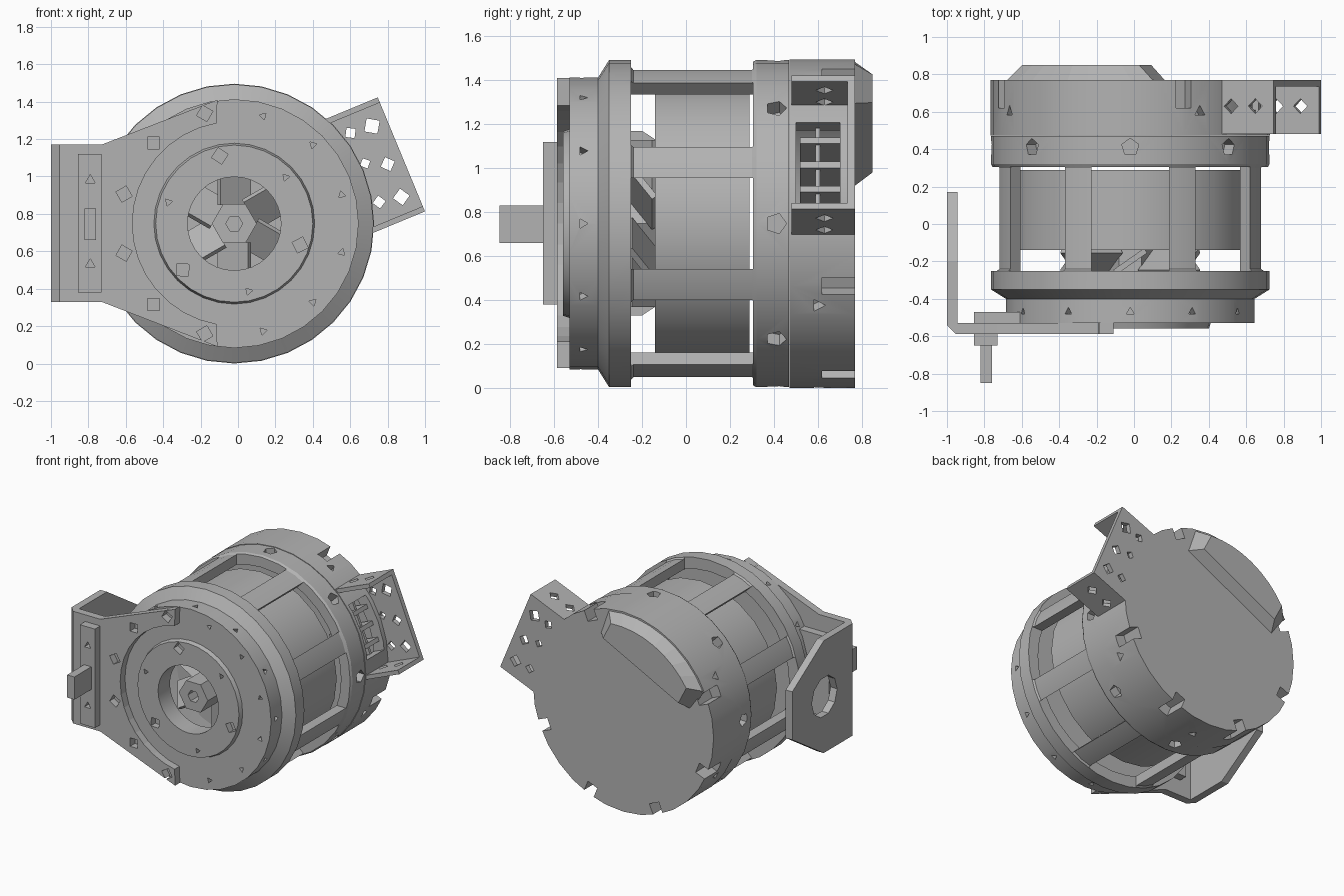
import bpy, bmesh, math
from math import radians, sin, cos, pi
from mathutils import Matrix, Vector

cube = bpy.data.objects.get("Cube")
if cube:
    bpy.data.objects.remove(cube)

CX, CZ = -0.02, 0.748
grey = bpy.data.materials.new("cast_grey")
grey.use_nodes = True
grey.diffuse_color = (0.45, 0.45, 0.45, 1)
grey.node_tree.nodes["Principled BSDF"].inputs["Base Color"].default_value = (0.45, 0.45, 0.45, 1)


def polar(deg):
    """Local x points outward, local y runs along the shaft, local z is tangential."""
    return Matrix.Translation((CX, 0, CZ)) @ Matrix.Rotation(-radians(deg), 4, 'Y')


def box(bm, x, y, z, m=Matrix()):
    """Box from (min, max) pairs."""
    mid = Vector([(a + b) / 2 for a, b in (x, y, z)])
    size = [b - a for a, b in (x, y, z)]
    bmesh.ops.create_cube(bm, size=1, matrix=m @ Matrix.Translation(mid) @ Matrix.Diagonal((*size, 1)))


def pit(bm, m, r, sides=4, depth=0.1):
    bmesh.ops.create_cone(bm, cap_ends=True, segments=sides, radius1=r, radius2=r, depth=depth, matrix=m)


def radial_pit(bm, deg, dist, y, r, sides=4):
    pit(bm, polar(deg) @ Matrix.Translation((dist, y, 0)) @ Matrix.Rotation(pi / 2, 4, 'Y'), r, sides)


def front_pit(bm, deg, dist, y, r, sides=4):
    pit(bm, polar(deg) @ Matrix.Translation((dist, y, 0)) @ Matrix.Rotation(pi / 2, 4, 'X'), r, sides)


def finish(name, bm):
    bmesh.ops.recalc_face_normals(bm, faces=bm.faces)
    mesh = bpy.data.meshes.new(name)
    bm.to_mesh(mesh)
    bm.free()
    ob = bpy.data.objects.new(name, mesh)
    bpy.context.collection.objects.link(ob)
    mesh.materials.append(grey)
    return ob


def loft(bm, rings, close=False):
    """Join equal loops of points, with end caps or closed into a ring."""
    rings = [[bm.verts.new(p) for p in ring] for ring in rings]
    n = len(rings[0])
    pairs = list(zip(rings, rings[1:]))
    if close:
        pairs.append((rings[-1], rings[0]))
    else:
        bm.faces.new(rings[0])
        bm.faces.new(rings[-1])
    for a, b in pairs:
        for i in range(n):
            j = (i + 1) % n
            bm.faces.new((a[i], a[j], b[j], b[i]))


def prism(name, outline, lo, hi, place):
    """Extrude a 2D outline; place(u, v, w) gives the 3D point."""
    bm = bmesh.new()
    loft(bm, [[place(u, v, w) for u, v in outline] for w in (lo, hi)])
    return finish(name, bm)


def lathe(name, profile, sides=32):
    """Spin a closed (radius, y) profile round the shaft."""
    bm = bmesh.new()
    loft(bm, [[polar(360 * k / sides) @ Vector((r, y, 0)) for r, y in profile] for k in range(sides)], True)
    bmesh.ops.remove_doubles(bm, verts=bm.verts, dist=1e-5)
    return finish(name, bm)


def carve(ob, bm):
    """Subtract the cutter mesh, bake the result and drop the cutter."""
    cutter = finish("cutter", bm)
    cutter.hide_render = True
    mod = ob.modifiers.new("carve", 'BOOLEAN')
    mod.operation, mod.solver, mod.object = 'DIFFERENCE', 'EXACT', cutter
    mod.use_self = True
    dg = bpy.context.evaluated_depsgraph_get()
    mesh = bpy.data.meshes.new_from_object(ob.evaluated_get(dg))
    ob.modifiers.clear()
    ob.data = mesh
    bpy.data.objects.remove(cutter)


# Housing: front plate with boss, flared ring, cage and rear ring
housing = lathe("housing", [
    (.25, -.56), (.42, -.56), (.43, -.53), (.665, -.53), (.665, -.40), (.745, -.35), (.745, -.25),
    (.733, -.24), (.733, .30), (.745, .32), (.745, .47), (.66, .47), (.66, -.30), (.62, -.42), (.25, -.42)])
cut = bmesh.new()
for k in range(8):
    box(cut, (.58, .9), (-.25, .305), (-.207, .207), polar(45 * k))
    radial_pit(cut, 45 * k, .72, .41, .048, 5)
for k in range(12):
    radial_pit(cut, 30 * k, .66, -.47, .024, 3)
    if not 3 <= k <= 8:
        front_pit(cut, 15 + 30 * k, .595, -.53, .022, 3)
for k in range(6):
    big = k % 2
    front_pit(cut, 42 + 60 * k, .37, -.56, .045 if big else .022, 4 if big else 3)
carve(housing, cut)

# Rear cap with rim notches and a connector opening
cap = lathe("rear_cap", [(0, .77), (.748, .77), (.748, .472), (.66, .472), (.66, .72), (0, .72)])
cut = bmesh.new()
box(cut, (.4, .9), (.50, .70), (-.2, .2), polar(22.5))
for k in range(8):
    if k not in (0, 2):
        box(cut, (.665, .9), (.62, .9), (-.042, .042), polar(22.5 + 45 * k))
for deg in (60, 150, 210, 270, 330):
    radial_pit(cut, deg, .73, .6, .035, 3)
carve(cap, cut)

# Raised bulge near the rim of the rear cap, with sloping sides
bm = bmesh.new()
rings = []
for y, chord, width, rad, half in ((.76, .40, .42, .742, 37), (.85, .44, .35, .68, 31)):
    arc = [radians(half * (i / 4 - 1)) for i in range(9)]
    pts = [(chord, -width)] + [(rad * cos(a), rad * sin(a)) for a in arc] + [(chord, width)]
    rings.append([polar(117) @ Vector((r, y, t)) for r, t in pts])
loft(bm, rings)
finish("rear_bulge", bm)

# Channel bracket on the upper left of the cap
channel = prism("channel_bracket", [(-.33, .48), (-.33, .77), (.33, .77), (.33, .48),
                                    (.30, .48), (.30, .735), (-.30, .735), (-.30, .48)],
                .62, .967, lambda u, v, w: polar(22.5) @ Vector((w, v, u)))
cut = bmesh.new()
for r, t, size in ((.88, .2, .05), (.88, -.02, .04), (.88, -.21, .045), (.76, .21, .035),
                   (.77, .03, .03), (.76, -.19, .035)):
    front_pit(cut, 22.5 + math.degrees(math.atan2(t, r)), math.hypot(r, t), .75, size)
for t in (-.315, .315):
    for r in (.72, .86):
        pit(cut, polar(22.5) @ Matrix.Translation((r, .63, t)), .04)
carve(channel, cut)

# Connector blades in the cap opening
bm = bmesh.new()
for t in (-.12, 0, .12):
    box(bm, (.45, .70), (.52, .70), (t - .015, t + .015), polar(22.5))
box(bm, (.45, .68), (.59, .61), (-.19, .19), polar(22.5))
finish("connector_blades", bm)

# Front mounting plate that wraps round the boss
arc = [(CX + .545 * cos(radians(a)), CZ + .545 * sin(radians(a))) for a in range(100, 261, 10)]
outline = [(-.95, .33), (-.95, 1.17), (-.73, 1.17), (-.11, 1.41)] + arc + [(-.11, .09), (-.73, .33)]
plate = prism("mounting_plate", outline, -.587, -.53, lambda u, v, w: (u, w, v))
cut = bmesh.new()
for deg in range(105, 256, 30):
    front_pit(cut, deg, .61, -.57, .045)
carve(plate, cut)

# Side flange with a bend, clipped corners and a large hole
prism("flange_bend", [(-1, -.54), (-.955, -.587), (-.93, -.587), (-.945, -.53)], .33, 1.17,
      lambda u, v, w: (u, v, w))
flange = prism("side_flange", [(-.54, .33), (-.20, .33), (.17, .57), (.17, .93), (-.20, 1.17), (-.54, 1.17)],
               -1, -.945, lambda u, v, w: (w, u, v))
cut = bmesh.new()
pit(cut, Matrix.Translation((-.97, -.21, .75)) @ Matrix.Rotation(pi / 2, 4, 'Y'), .15, 10, .3)
carve(flange, cut)

# Terminal bar, backing block and peg
bm = bmesh.new()
box(bm, (-.855, -.73), (-.65, -.58), (.38, 1.12))
bar = finish("terminal_bar", bm)
cut = bmesh.new()
for z in (.53, .98):
    pit(cut, Matrix.Translation((-.79, -.65, z)) @ Matrix.Rotation(pi / 2, 4, 'X'), .03, 3)
carve(bar, cut)
for name, x, y, z in (("backing_block", (-.855, -.60), (-.535, -.47), (.45, 1.05)),
                      ("terminal_peg", (-.82, -.76), (-.85, -.64), (.66, .83))):
    bm = bmesh.new()
    box(bm, x, y, z)
    finish(name, bm)

# Stator, rotor, shaft hub and fan blades
lathe("stator", [(.42, -.10), (.635, -.14), (.635, .29), (.42, .29)], 24)
lathe("rotor", [(0, -.10), (.43, -.10), (.43, .29), (0, .29)], 24)
lathe("shaft_hub", [(.045, -.50), (.12, -.50), (.12, -.05), (.045, -.05)], 6)
bm = bmesh.new()
for k in range(6):
    m = polar(30 + 60 * k) @ Matrix.Translation((.24, -.20, 0)) @ Matrix.Rotation(radians(35), 4, 'X')
    box(bm, (-.14, .14), (-.015, .015), (-.10, .10), m)
finish("fan_blades", bm)

# Soft shading on round parts, crisp edges elsewhere
bpy.ops.object.select_all(action='DESELECT')
for name in ("housing", "rear_cap", "stator", "rotor"):
    ob = bpy.data.objects[name]
    ob.select_set(True)
    bpy.context.view_layer.objects.active = ob
bpy.ops.object.shade_smooth_by_angle(angle=radians(25))
